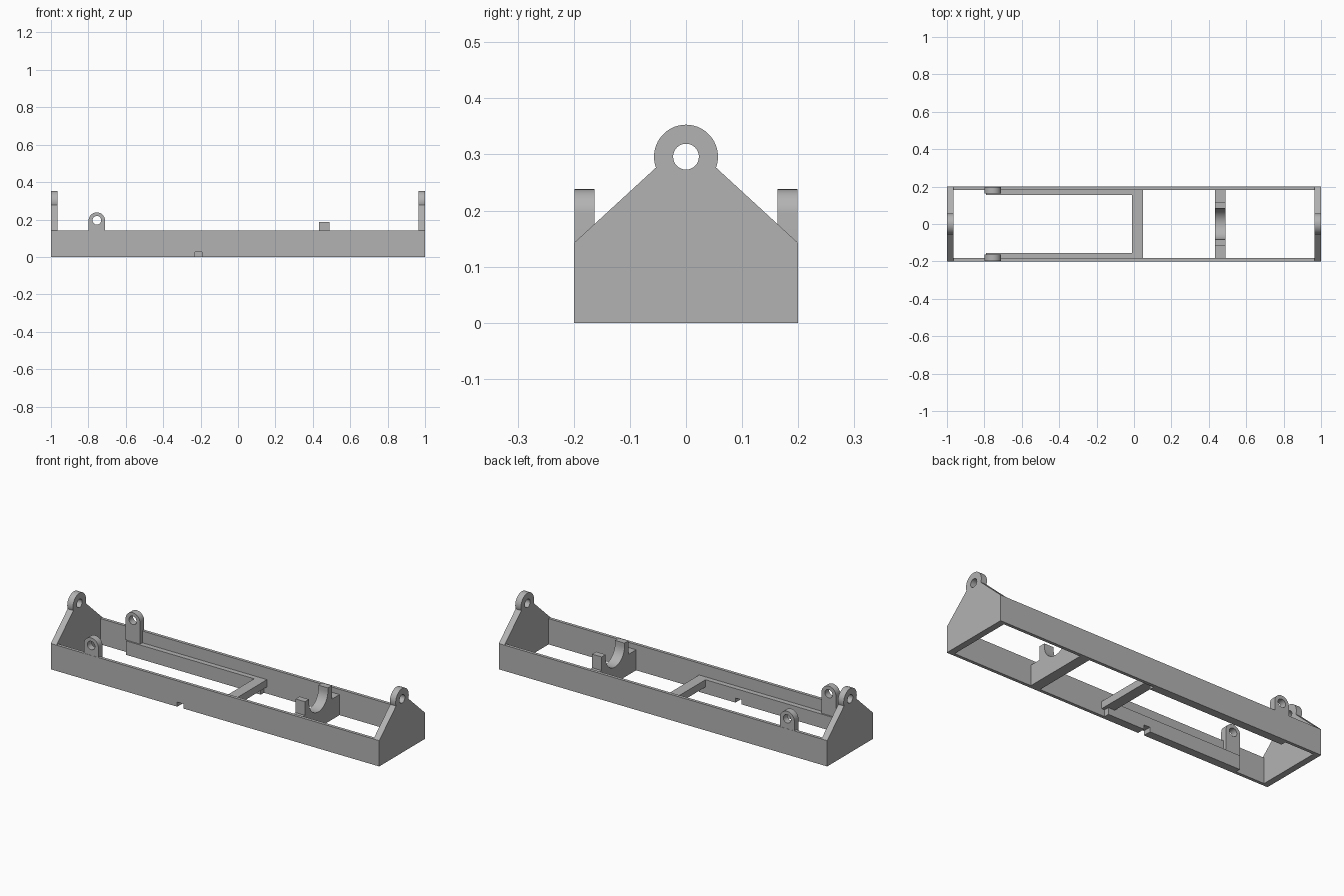
import bpy
from math import sin, cos, pi, radians
from mathutils import Matrix

cube = bpy.data.objects.get("Cube")
if cube:
    bpy.data.objects.remove(cube, do_unlink=True)

grey = bpy.data.materials.new("plain grey")
grey.use_nodes = True
COLOUR = (0.45, 0.45, 0.45, 1)
grey.diffuse_color = COLOUR
grey.node_tree.nodes["Principled BSDF"].inputs["Base Color"].default_value = COLOUR

# Orientation of a flat outline: (x, z) extruded along y, or (y, z) along x
ALONG_Y = Matrix(((1, 0, 0, 0), (0, 0, -1, 0), (0, 1, 0, 0), (0, 0, 0, 1)))
ALONG_X = Matrix(((0, 0, 1, 0), (1, 0, 0, 0), (0, 1, 0, 0), (0, 0, 0, 1)))


def arc(cx, cz, r, start, end, steps=32):
    angles = [radians(start + (end - start) * i / steps) for i in range(steps + 1)]
    return [(cx + r * cos(a), cz + r * sin(a)) for a in angles]


def circle(cx, cz, r):
    return arc(cx, cz, r, 0, 360)[:-1]


def rect(a0, a1, z0, z1):
    return [(a0, z0), (a1, z0), (a1, z1), (a0, z1)]


def plate(name, outlines, axis, low, high):
    """Extrude a filled outline (later outlines are holes) from low to high."""
    curve = bpy.data.curves.new(name, "CURVE")
    curve.dimensions = "2D"
    curve.fill_mode = "BOTH"
    curve.extrude = (high - low) / 2
    for pts in outlines:
        spline = curve.splines.new("POLY")
        spline.points.add(len(pts) - 1)
        for p, (a, b) in zip(spline.points, pts):
            p.co = (a, b, 0, 1)
        spline.use_cyclic_u = True
    obj = bpy.data.objects.new(name, curve)
    bpy.context.collection.objects.link(obj)
    mid = (low + high) / 2
    shift = (mid, 0, 0) if axis is ALONG_X else (0, mid, 0)
    obj.matrix_world = Matrix.Translation(shift) @ axis
    bpy.ops.object.select_all(action="DESELECT")
    obj.select_set(True)
    bpy.context.view_layer.objects.active = obj
    bpy.ops.object.convert(target="MESH")
    obj = bpy.context.view_layer.objects.active
    obj.data.materials.clear()
    obj.data.materials.append(grey)
    bpy.ops.object.shade_smooth_by_angle(angle=radians(30))
    return obj


WALL, INNER, LEDGE = 0.142, 0.183, 0.077

# Gabled end plates with a hanging eye
gable = [(-0.2, WALL), (-0.2, 0), (0.2, 0), (0.2, WALL)] + arc(0, 0.296, 0.057, -20, 200)
for side, x in (("right", -1), ("left", 0.965)):
    plate(side + "_end_plate", [gable, circle(0, 0.296, 0.023)], ALONG_X, x, x + 0.035)


def notched(x0, x1, top):
    return [(x0, 0), (-0.23, 0), (-0.23, 0.025), (-0.193, 0.025), (-0.193, 0),
            (x1, 0), (x1, top), (x0, top)]


# Long rails and inner ledges; the front pair has a small notch underneath
plate("front_rail", [notched(-0.965, 0.965, WALL)], ALONG_Y, -0.2, -INNER)
plate("back_rail", [rect(-0.965, 0.965, 0, WALL)], ALONG_Y, INNER, 0.2)
plate("front_ledge", [notched(-0.79, 0.03, LEDGE)], ALONG_Y, -INNER, -0.155)
plate("back_ledge", [rect(-0.79, 0.03, 0, LEDGE)], ALONG_Y, 0.155, INNER)

# Pierced lugs standing on the ledges
lug = [(-0.799, LEDGE), (-0.711, LEDGE)] + arc(-0.755, 0.194, 0.044, 0, 180)
for side, y in (("front", -0.199), ("back", 0.163)):
    plate(side + "_lug", [lug, circle(-0.755, 0.196, 0.023)], ALONG_Y, y, y + 0.036)

# Crossbar joining the ledges
plate("crossbar", [rect(-INNER, INNER, 0.037, LEDGE)], ALONG_X, -0.01, 0.048)

# Cradle with a round seat between two arms
seat = arc(0, 0.17, 0.082, 0, -180)
cradle = ([(-INNER, 0), (INNER, 0), (INNER, 0.113), (0.117, 0.113), (0.117, 0.188), (0.082, 0.188)]
          + seat + [(-0.082, 0.188), (-0.117, 0.188), (-0.117, 0.113), (-INNER, 0.113)])
plate("cradle", [cradle], ALONG_X, 0.432, 0.49)
